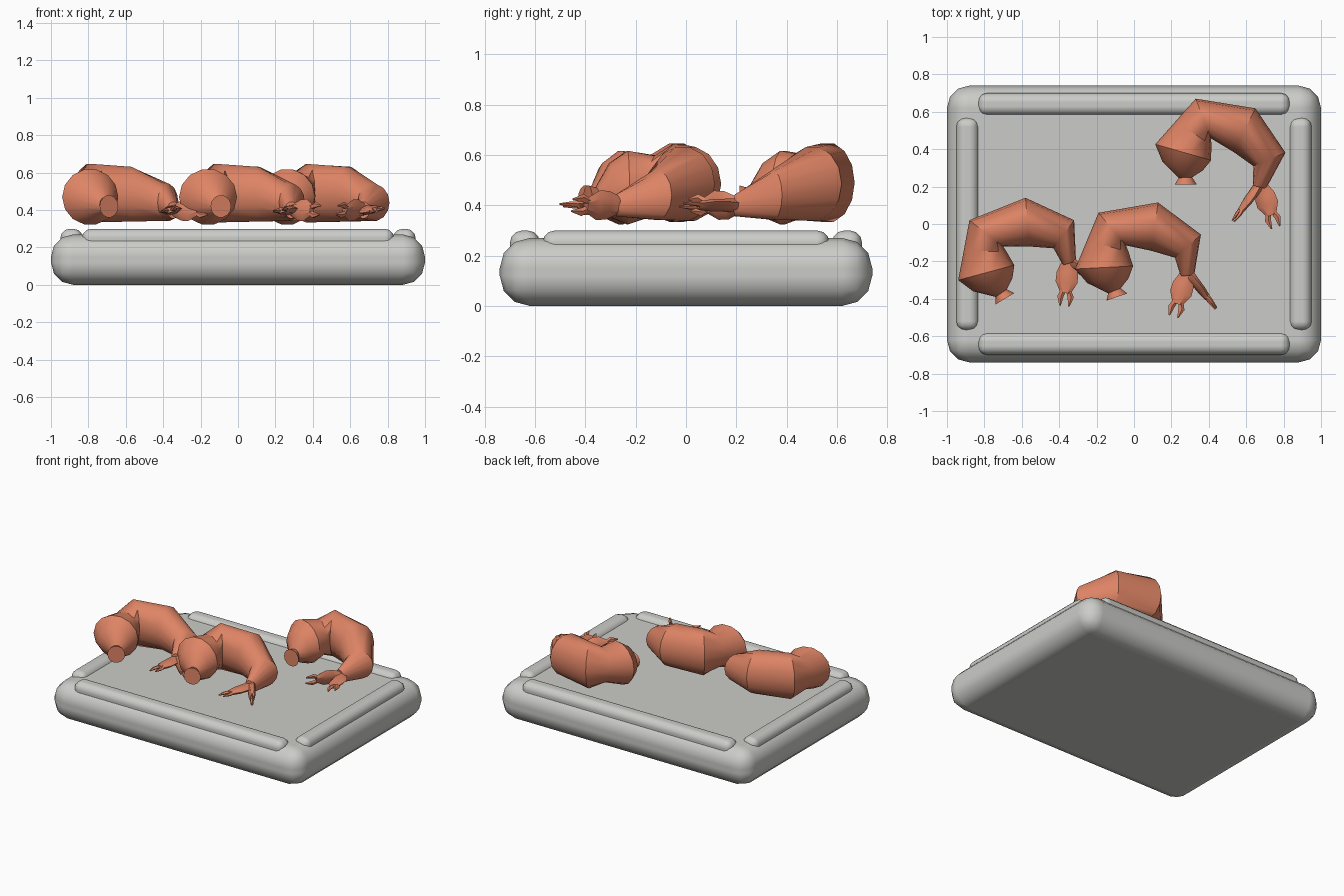
import bpy, bmesh, math
from mathutils import Vector, Matrix

if "Cube" in bpy.data.objects:
    bpy.data.objects.remove(bpy.data.objects["Cube"], do_unlink=True)


def material(name, rgb):
    m = bpy.data.materials.new(name)
    m.use_nodes = True
    m.diffuse_color = (*rgb, 1)
    m.node_tree.nodes["Principled BSDF"].inputs["Base Color"].default_value = (*rgb, 1)
    return m


GREY = material("tray grey", (0.6, 0.6, 0.58))
CORAL = material("shrimp coral", (0.73, 0.23, 0.13))


def add_object(name, bm, mat, angle):
    bmesh.ops.recalc_face_normals(bm, faces=bm.faces)
    me = bpy.data.meshes.new(name)
    bm.to_mesh(me)
    bm.free()
    me.materials.append(mat)
    ob = bpy.data.objects.new(name, me)
    bpy.context.collection.objects.link(ob)
    bpy.ops.object.select_all(action="DESELECT")
    ob.select_set(True)
    bpy.context.view_layer.objects.active = ob
    bpy.ops.object.shade_smooth_by_angle(angle=math.radians(angle))
    return ob


def rounded_box(name, center, size, radius):
    bm = bmesh.new()
    bmesh.ops.create_cube(bm, size=1)
    bmesh.ops.scale(bm, vec=size, verts=bm.verts)
    bmesh.ops.translate(bm, vec=center, verts=bm.verts)
    ob = add_object(name, bm, GREY, 50)
    bev = ob.modifiers.new("Bevel", "BEVEL")
    bev.width = radius
    bev.segments = 3
    bev.harden_normals = True


# Tray slab with four raised rim bars
rounded_box("tray", (0, 0, 0.135), (2, 1.48, 0.27), 0.12)
for side, s in (("front", -1), ("back", 1)):
    rounded_box(side + "_rim", (0, s * 0.64, 0.245), (1.67, 0.12, 0.11), 0.05)
for side, s in (("right", -1), ("left", 1)):
    rounded_box(side + "_rim", (s * 0.89, 0, 0.245), (0.12, 1.14, 0.11), 0.05)


def loft(bm, rings, sides):
    """Skin a list of rings, each given as centre, width vector, height vector."""
    loops = []
    for c, w, h in rings:
        loops.append([bm.verts.new(c + w * math.cos(a) + h * math.sin(a))
                      for a in (2 * math.pi * i / sides for i in range(sides))])
    for a, b in zip(loops, loops[1:]):
        for i in range(sides):
            j = (i + 1) % sides
            bm.faces.new((a[i], a[j], b[j], b[i]))
    bm.faces.new(loops[0])
    bm.faces.new(loops[-1])


# Body rings from mouth to tail: outer x, y, inner x, y, mid height, half height
BODY = [
    (-0.74, -0.43, -0.64, -0.37, 0.42, 0.06),
    (-0.74, -0.39, -0.68, -0.35, 0.43, 0.04),
    (-0.86, -0.36, -0.65, -0.29, 0.46, 0.11),
    (-0.94, -0.30, -0.64, -0.22, 0.47, 0.15),
    (-0.91, -0.14, -0.68, -0.15, 0.48, 0.12),
    (-0.88, 0.02, -0.70, -0.12, 0.49, 0.16),
    (-0.58, 0.14, -0.56, -0.12, 0.485, 0.15),
    (-0.32, 0.02, -0.43, -0.13, 0.44, 0.10),
    (-0.31, -0.20, -0.38, -0.22, 0.40, 0.045),
]


def add_body(bm):
    rings = []
    for ox, oy, ix, iy, z, h in BODY:
        o, i = Vector((ox, oy, z)), Vector((ix, iy, z))
        rings.append(((o + i) / 2, (o - i) / 2, Vector((0, 0, h))))
    loft(bm, rings, 14)


def add_fin(bm, heading, roll):
    """Leaf-shaped tail fin with a forked tip."""
    base = Vector((-0.35, -0.19, 0.40))
    turn = Matrix.Rotation(math.radians(heading), 3, "Z") @ \
        Matrix.Rotation(math.radians(roll), 3, "X")

    def ring(x, y, w, h):
        return (base + turn @ Vector((x, y, 0)), turn @ Vector((0, w, 0)),
                turn @ Vector((0, 0, h)))

    loft(bm, [ring(0, 0, 0.03, 0.03), ring(0.07, 0, 0.058, 0.022),
              ring(0.12, 0, 0.06, 0.02), ring(0.18, 0, 0.028, 0.016)], 6)
    for s in (-1, 1):
        loft(bm, [ring(0.16, s * 0.012, 0.016, 0.014),
                  ring(0.2, s * 0.028, 0.018, 0.01),
                  ring(0.25, s * 0.024, 0.004, 0.004)], 5)


# Three shrimp: name, back corner position, turn, roll of inner and outer fin
CORNER = Vector((-0.88, 0.02, 0))
for name, x, y, turn, roll_in, roll_out in (
        ("right_shrimp", -0.88, 0.02, 0, 10, 78),
        ("middle_shrimp", -0.19, 0.06, -12, 10, 78),
        ("back_shrimp", 0.33, 0.67, -31, 75, 15)):
    bm = bmesh.new()
    add_body(bm)
    add_fin(bm, -95, roll_in)
    add_fin(bm, -40, roll_out)
    bmesh.ops.transform(bm, verts=bm.verts, matrix=Matrix.Translation((x, y, 0)) @
                        Matrix.Rotation(math.radians(turn), 4, "Z") @
                        Matrix.Translation(-CORNER))
    add_object(name, bm, CORAL, 35)
